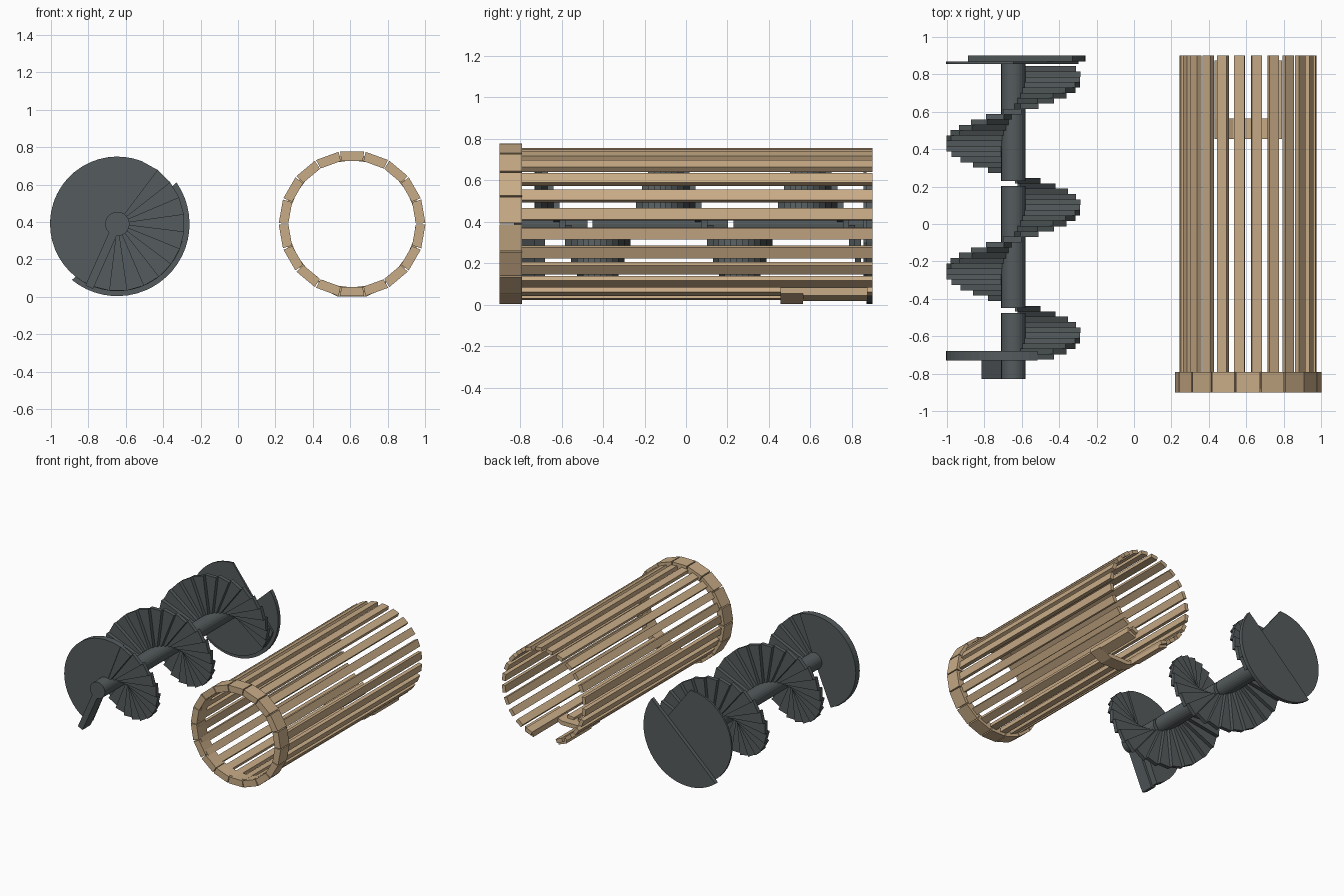
import bpy, bmesh, math
from math import sin, cos, radians

if "Cube" in bpy.data.objects:
    bpy.data.objects.remove(bpy.data.objects["Cube"])


def material(name, rgb):
    m = bpy.data.materials.new(name)
    m.diffuse_color = (*rgb, 1)
    m.use_nodes = True
    m.node_tree.nodes["Principled BSDF"].inputs["Base Color"].default_value = m.diffuse_color
    return m


WOOD = material("wood", (0.58, 0.41, 0.24))
METAL = material("dark_metal", (0.09, 0.105, 0.11))
SX, CX, CZ = -0.645, 0.61, 0.39      # screw axis x, cage axis x, shared axis height


def polar(cx, r, a):
    return cx + r * cos(radians(a)), CZ + r * sin(radians(a))


def arc(cx, r, a0, a1, n):
    return [polar(cx, r, a0 + (a1 - a0) * i / n) for i in range(n + 1)]


def prism(bm, pts, y0, y1):
    """Extrude an xz outline along y."""
    a = [bm.verts.new((x, y0, z)) for x, z in pts]
    b = [bm.verts.new((x, y1, z)) for x, z in pts]
    n = len(pts)
    bm.faces.new(a)
    bm.faces.new(b[::-1])
    for i in range(n):
        j = (i + 1) % n
        bm.faces.new((a[j], a[i], b[i], b[j]))


def radial_bar(cx, r0, r1, w, a):
    """Outline of a rectangle between two radii, width w, at angle a."""
    c, s = cos(radians(a)), sin(radians(a))
    return [(cx + r * c - t * s, CZ + r * s + t * c)
            for r, t in ((r0, -w / 2), (r1, -w / 2), (r1, w / 2), (r0, w / 2))]


def build(name, mat, parts):
    bm = bmesh.new()
    for pts, y0, y1 in parts:
        prism(bm, pts, y0, y1)
    bmesh.ops.recalc_face_normals(bm, faces=bm.faces)
    me = bpy.data.meshes.new(name)
    bm.to_mesh(me)
    bm.free()
    me.materials.append(mat)
    ob = bpy.data.objects.new(name, me)
    bpy.context.collection.objects.link(ob)
    return ob


# Screw shaft in three lengths with small gaps
circle = arc(SX, 0.065, 0, 345, 23)
shaft = build("screw_shaft", METAL, [(circle, a, b) for a, b in
                                     ((-0.83, -0.476), (-0.45, 0.203), (0.23, 0.86))])

# Stepped spiral flight of wedges, turning clockwise towards the back
STEP, RISE = 15, 0.0285
wedges = []
for i in range(55):
    a, y = 69 - STEP * i, -0.725 + RISE * i
    pts = [polar(SX, 0.055, a), polar(SX, 0.36, a),
           polar(SX, 0.36, a - STEP - 1), polar(SX, 0.055, a - STEP - 1)]
    wedges.append((pts, y, y + 0.03))
build("screw_flight", METAL, wedges)

# Front end plate, drive paddle and the two back plates
build("front_plate", METAL, [([(SX, CZ)] + arc(SX, 0.36, 69, 247, 24), -0.73, -0.68)])
build("front_paddle", METAL, [(radial_bar(SX, 0.03, 0.37, 0.045, 246), -0.83, -0.73)])
build("back_disc", METAL, [(arc(SX, 0.36, 90, 345, 32), 0.855, 0.87)])
build("back_half_plate", METAL, [(arc(SX, 0.386, -129, 35, 24), 0.87, 0.9)])

# Cage slats; the two lowest are cut short at the outlet
slats = []
for i in range(24):
    a = 7.5 + 15 * i
    end = 0.5 if abs(a - 270) < 10 else 0.9
    slats.append((radial_bar(CX, 0.337, 0.366, 0.056, a), -0.88, end))
build("cage_slats", WOOD, slats)

# Front ring of short boards
ring = []
for i in range(18):
    a0, a1 = 20 * i + 0.3, 20 * i + 19.7
    ring.append(([polar(CX, 0.341, a0), polar(CX, 0.392, a0 + 0.3),
                  polar(CX, 0.392, a1 - 0.3), polar(CX, 0.341, a1)], -0.9, -0.79))
build("cage_front_ring", WOOD, ring)

# Outlet frame underneath the back of the cage
frame = [([(CX - 0.18, 0.085), (CX - 0.18, 0.055), (CX - 0.08, 0.003), (CX + 0.08, 0.003),
           (CX + 0.18, 0.055), (CX + 0.18, 0.085), (CX + 0.08, 0.035), (CX - 0.08, 0.035)],
          0.455, 0.565)]
for s in (-1, 1):
    frame.append(([(CX + s * 0.18, 0.085), (CX + s * 0.18, 0.045), (CX + s * 0.11, 0.018),
                   (CX + s * 0.11, 0.06)], 0.565, 0.875))
build("outlet_frame", WOOD, frame)
